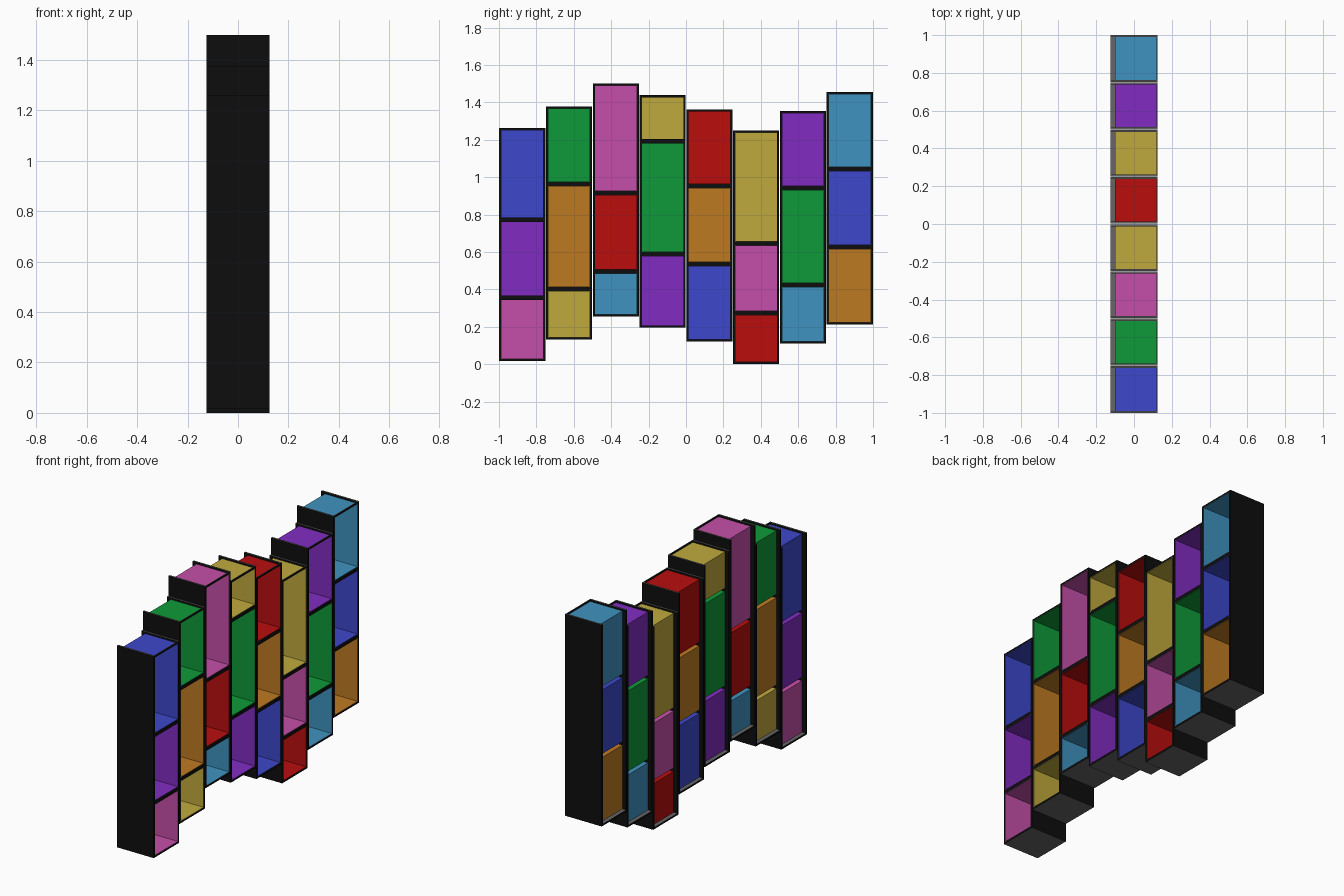
import bpy, bmesh
from mathutils import Matrix, Vector

cube = bpy.data.objects.get("Cube")
if cube:
    bpy.data.objects.remove(cube, do_unlink=True)


def linear(v):
    v /= 255
    return v / 12.92 if v < 0.04045 else ((v + 0.055) / 1.055) ** 2.4


def material(name, rgb):
    mat = bpy.data.materials.new(name)
    mat.use_nodes = True
    col = [linear(v) for v in rgb] + [1]
    mat.diffuse_color = col
    mat.node_tree.nodes["Principled BSDF"].inputs["Base Color"].default_value = col
    return mat


MATS = {name: material(name, rgb) for name, rgb in {
    "black": (13, 13, 13), "grey": (102, 102, 102),
    "blue": (61, 71, 203), "purple": (129, 44, 193),
    "pink": (198, 79, 170), "green": (14, 154, 56),
    "orange": (190, 122, 34), "yellow": (192, 170, 61),
    "red": (186, 13, 13), "cyan": (63, 147, 192)}.items()}


def add_box(bm, lo, hi):
    lo, hi = Vector(lo), Vector(hi)
    mat = Matrix.Translation((lo + hi) / 2) @ Matrix.Diagonal((*(hi - lo), 1))
    bmesh.ops.create_cube(bm, size=1, matrix=mat)


def finish(bm, name, *mats):
    mesh = bpy.data.meshes.new(name)
    bm.to_mesh(mesh)
    bm.free()
    for m in mats:
        mesh.materials.append(MATS[m])
    obj = bpy.data.objects.new(name, mesh)
    bpy.context.collection.objects.link(obj)
    return obj


BACK, FRONT = -0.125, 0.125
PITCH, WIDTH, WALL = 0.25, 0.247, 0.011

# Column heights from bottom to top, and cell colours from bottom to top
COLUMNS = [
    ((0.017, 0.355, 0.772, 1.262), "pink purple blue"),
    ((0.132, 0.403, 0.963, 1.377), "yellow orange green"),
    ((0.255, 0.495, 0.915, 1.5), "cyan red pink"),
    ((0.195, 0.59, 1.192, 1.438), "purple green yellow"),
    ((0.122, 0.536, 0.953, 1.363), "blue orange red"),
    ((0, 0.274, 0.646, 1.25), "red pink yellow"),
    ((0.11, 0.423, 0.941, 1.353), "cyan green purple"),
    ((0.212, 0.627, 1.043, 1.455), "orange blue cyan"),
]


def column_frame(name, y0, y1, levels):
    bm = bmesh.new()
    bottom, top = levels[0], levels[-1]
    # Side boards, bottom board and thin front rails
    for y in (y0, y1 - WALL):
        add_box(bm, (BACK, y, bottom), (FRONT, y + WALL, top))
    add_box(bm, (BACK, y0 + WALL, bottom), (FRONT, y1 - WALL, bottom + WALL))
    for z in levels[1:-1]:
        add_box(bm, (FRONT - 0.005, y0 + WALL, z - WALL), (FRONT, y1 - WALL, z + WALL))
    add_box(bm, (FRONT - 0.005, y0 + WALL, top - WALL), (FRONT, y1 - WALL, top))
    # Grey on the level faces, black on the upright ones
    bm.normal_update()
    for f in bm.faces:
        f.material_index = int(abs(f.normal.z) > 0.5)
    finish(bm, name, "black", "grey")


def cell_tray(name, y0, y1, z0, z1, colour):
    # Coloured tray, open at the display side
    bm = bmesh.new()
    add_box(bm, (BACK + 0.025, y0, z0), (FRONT, y1, z1))
    bm.normal_update()
    bmesh.ops.delete(bm, geom=[f for f in bm.faces if f.normal.x > 0.5], context="FACES")
    obj = finish(bm, name, colour)
    mod = obj.modifiers.new("thickness", "SOLIDIFY")
    mod.thickness = 0.003
    mod.offset = -1


for i, (levels, colours) in enumerate(COLUMNS):
    mid = -1 + PITCH * (i + 0.5)
    # End columns reach the full length
    y0 = -1 if i == 0 else mid - WIDTH / 2
    y1 = 1 if i == len(COLUMNS) - 1 else mid + WIDTH / 2
    column_frame(f"column_{i + 1}_frame", y0, y1, levels)
    for j, colour in enumerate(colours.split()):
        cell_tray(f"column_{i + 1}_cell_{j + 1}", y0 + WALL, y1 - WALL,
                  levels[j] + WALL, levels[j + 1] - WALL, colour)
